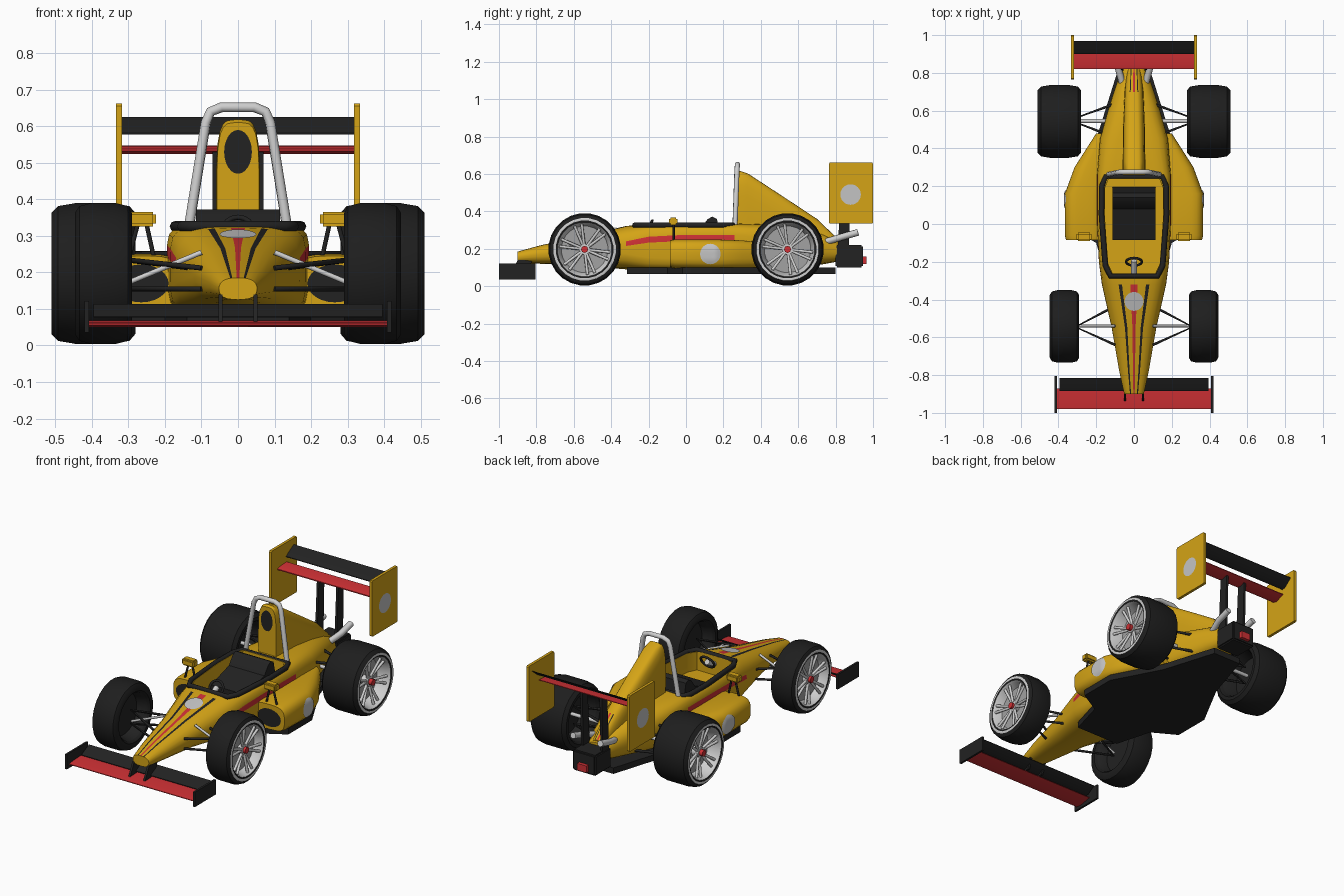
import bpy, bmesh, math
from mathutils import Vector

cube = bpy.data.objects.get("Cube")
if cube:
    bpy.data.objects.remove(cube, do_unlink=True)


def material(name, rgb):
    m = bpy.data.materials.new(name)
    m.use_nodes = True
    m.diffuse_color = (*rgb, 1)
    m.node_tree.nodes["Principled BSDF"].inputs["Base Color"].default_value = (*rgb, 1)
    return m


YELLOW = material("yellow paint", (.66, .37, .008))
RED = material("red paint", (.62, .03, .035))
BLACK = material("black plastic", (.016, .016, .016))
RUBBER = material("tyre rubber", (.013, .013, .013))
SILVER = material("light metal", (.62, .62, .62))
GREY = material("wheel grey", (.36, .36, .36))
DISC = material("number disc grey", (.55, .55, .55))


def smooth(me, angle=35):
    for p in me.polygons:
        p.use_smooth = True
    me.set_sharp_from_angle(angle=math.radians(angle))


def add(name, bm, mats, mirror=False, recalc=True):
    if recalc:
        bmesh.ops.recalc_face_normals(bm, faces=bm.faces)
    me = bpy.data.meshes.new(name)
    bm.to_mesh(me)
    bm.free()
    for m in mats:
        me.materials.append(m)
    smooth(me)
    ob = bpy.data.objects.new(name, me)
    bpy.context.collection.objects.link(ob)
    if mirror:
        ob.modifiers.new("mirror", 'MIRROR').use_mirror_merge = False
    return ob


# Column angles of a rounded cross-section, right half, bottom to top
HALF = [-90, -65, -45, -25, -8, 1, 8, 25, 45, 60, 72, 78, 88.2]
RING = HALF + [180 - a for a in reversed(HALF[1:])]


def loft(name, stations, paint=None, mirror=False):
    """Stations are (y, centre x, half width, bottom, top, squareness)."""
    bm = bmesh.new()
    rings = []
    for y, xc, w, b, t, n in stations:
        ring = []
        for a in RING:
            c, s = math.cos(math.radians(a)), math.sin(math.radians(a))
            fx = math.copysign(abs(c) ** (2 / n), c)
            fz = math.copysign(abs(s) ** (2 / n), s)
            ring.append(bm.verts.new((xc + w * fx, y, (b + t) / 2 + (t - b) / 2 * fz)))
        rings.append(ring)
    k = len(RING)
    for i in range(len(rings) - 1):
        for j in range(k):
            f = bm.faces.new((rings[i][j], rings[i][(j + 1) % k],
                              rings[i + 1][(j + 1) % k], rings[i + 1][j]))
            if paint:
                f.material_index = paint(stations[i][0], min(j, k - 1 - j))
    bm.faces.new(rings[0])
    bm.faces.new(rings[-1])
    return add(name, bm, [YELLOW, RED, BLACK], mirror)


def prism(name, axis, pts, lo, hi, mat, mirror=False, bevel=0):
    """Extrude a 2D outline along an axis; outline uses the other two axes in order."""
    def at(p, d):
        co = list(p)
        co.insert(axis, d)
        return co
    bm = bmesh.new()
    f = bm.faces.new([bm.verts.new(at(p, lo)) for p in pts])
    r = bmesh.ops.extrude_face_region(bm, geom=[f])
    move = Vector(at((0, 0), hi - lo))
    bmesh.ops.translate(bm, vec=move, verts=[v for v in r["geom"] if isinstance(v, bmesh.types.BMVert)])
    if bevel:
        bmesh.ops.bevel(bm, geom=bm.edges[:], offset=bevel, segments=2, affect='EDGES')
    return add(name, bm, [mat], mirror)


def box(name, lo, hi, mat, mirror=False, bevel=0):
    pts = [(lo[1], lo[2]), (hi[1], lo[2]), (hi[1], hi[2]), (lo[1], hi[2])]
    return prism(name, 0, pts, lo[0], hi[0], mat, mirror, bevel)


def tubes(name, paths, r, mat, mirror=False, cyclic=False):
    cu = bpy.data.curves.new(name, 'CURVE')
    cu.dimensions = '3D'
    cu.bevel_depth, cu.bevel_resolution, cu.use_fill_caps = r, 2, True
    for path in paths:
        for sx in ((1, -1) if mirror else (1,)):
            sp = cu.splines.new('POLY')
            sp.points.add(len(path) - 1)
            for p, (x, y, z) in zip(sp.points, path):
                p.co = (x * sx, y, z, 1)
            sp.use_cyclic_u = cyclic
    cu.materials.append(mat)
    ob = bpy.data.objects.new(name, cu)
    bpy.context.collection.objects.link(ob)
    return ob


def disc(name, axis, loc, ru, rv, mat, mirror=False, target=None, flip=False):
    """Flat oval decal facing an axis, optionally pressed onto a target surface."""
    bm = bmesh.new()
    seg, prev = 24, None
    centre = bm.verts.new(loc)
    for k in range(1, 6):
        ring = []
        for i in range(seg):
            a = math.tau * i / seg
            d = [ru * math.cos(a) * k / 5, rv * math.sin(a) * k / 5]
            d.insert(axis, 0)
            ring.append(bm.verts.new(Vector(loc) + Vector(d)))
        for i in range(seg):
            j = (i + 1) % seg
            bm.faces.new((prev[i], ring[i], ring[j], prev[j]) if prev else (centre, ring[i], ring[j]))
        prev = ring
    if flip:
        bmesh.ops.reverse_faces(bm, faces=bm.faces)
    ob = add(name, bm, [mat], recalc=False)
    if target:
        sw = ob.modifiers.new("press", 'SHRINKWRAP')
        sw.target, sw.wrap_method, sw.offset = target, 'PROJECT', .005
        sw.use_project_x, sw.use_project_z = axis == 0, axis == 2
        sw.use_positive_direction, sw.use_negative_direction = False, True
    if mirror:
        ob.modifiers.new("mirror", 'MIRROR').use_mirror_merge = False
    return ob


# Main body with nose stripes and a red side flash
def body_paint(y, col):
    if y < -.33:
        return {12: 1, 10: 2}.get(col, 0)
    return 1 if col == 5 and y < .2 else 0


body = loft("body", [
    (-.9, 0, .052, .125, .185, 2.6), (-.78, 0, .078, .12, .218, 2.6), (-.55, 0, .118, .11, .268, 2.6),
    (-.32, 0, .17, .09, .322, 3.2), (-.2, 0, .186, .085, .332, 5), (0, 0, .195, .085, .335, 6),
    (.26, 0, .195, .085, .335, 6), (.45, 0, .18, .09, .33, 4), (.6, 0, .138, .1, .31, 3),
    (.72, 0, .1, .115, .285, 2.6), (.83, 0, .06, .135, .235, 2.6)], body_paint)

# Cockpit opening cut into the body
RIM = [(.15, .25), (.17, .2), (.172, .05), (.152, -.22), (.125, -.275)]
RIM += [(-x, y) for x, y in reversed(RIM)]
cutter = prism("cockpit_cutter", 2, [(x * .9, y * .95) for x, y in RIM], .215, .5, YELLOW)
cutter.hide_render = True
cutter.hide_viewport = False
cut = body.modifiers.new("cockpit", 'BOOLEAN')
cut.object, cut.operation, cut.solver = cutter, 'DIFFERENCE', 'EXACT'
bpy.context.view_layer.update()
carved = bpy.data.meshes.new_from_object(body.evaluated_get(bpy.context.evaluated_depsgraph_get()))
body.modifiers.clear()
body.data = carved
smooth(carved)
bpy.data.objects.remove(cutter, do_unlink=True)

tubes("cockpit_rim", [[(x, y, .326) for x, y in RIM]], .015, BLACK, cyclic=True)
prism("seat", 0, [(-.085, .2), (-.085, .26), (.08, .31), (.115, .358), (.14, .372), (.165, .36), (.2, .2)],
      -.115, .115, BLACK)

# Steering wheel
wheel_ring = [(.042 * math.cos(a), -.2 + .02 * math.sin(a), .315 + .036 * math.sin(a))
              for a in [math.tau * i / 16 for i in range(16)]]
tubes("steering_wheel", [wheel_ring], .007, BLACK, cyclic=True)
tubes("steering_column", [[(0, -.26, .28), (0, -.195, .317)]], .016, SILVER)

# Engine cover with intake, and roll hoop
loft("engine_cover", [
    (.27, 0, .058, .2, .61, 4), (.285, 0, .06, .2, .618, 4), (.33, 0, .06, .2, .603, 4),
    (.5, 0, .058, .18, .492, 3.5), (.7, 0, .05, .15, .36, 3), (.82, 0, .038, .14, .245, 3)],
    lambda y, col: {12: 1, 10: 2}.get(col, 0) if y > .65 else 0)
disc("air_intake", 1, (0, .266, .53), .038, .06, BLACK)
hoop = [(.135, .262, .32), (.088, .272, .61), (.075, .274, .64), (.045, .275, .652)]
tubes("roll_hoop", [hoop + [(-x, y, z) for x, y, z in reversed(hoop)]], .014, SILVER)

# Side pods and floor
pod = loft("side_pod", [
    (-.085, .26, .1, .1, .245, 3.5), (-.06, .26, .106, .095, .25, 3.5), (.16, .26, .106, .09, .25, 3.5),
    (.3, .22, .095, .09, .245, 3), (.48, .15, .05, .1, .23, 3)], mirror=True)
disc("pod_intake", 1, (.265, -.089, .17), .075, .052, BLACK, mirror=True)
side = [(.14, -.315), (.2, -.1), (.34, -.02), (.34, .2), (.19, .48), (.09, .8)]
prism("floor", 2, side + [(-x, y) for x, y in reversed(side)], .065, .1, BLACK)

# Number discs, left blank
disc("nose_disc", 2, (0, -.41, .6), .05, .05, DISC, target=body)
disc("pod_disc", 0, (.5, .13, .172), .055, .055, DISC, mirror=True, target=pod)
disc("endplate_disc", 0, (.3365, .88, .49), .055, .055, DISC, mirror=True)


# Wings: a tapered section swept across the car
def wing(name, y0, z0, y1, z1, thick, half, mat):
    ym, zm = y0 + (y1 - y0) * .3, z0 + (z1 - z0) * .3
    pts = [(y0, z0), (ym, zm - thick * .6), (y1, z1 - thick * .2), (y1, z1), (ym, zm + thick * .4), (y0, z0 + thick * .3)]
    prism(name, 0, pts, -half, half, mat)


wing("front_wing", -.98, .055, -.87, .068, .014, .408, RED)
wing("front_flap", -.885, .076, -.815, .114, .012, .395, BLACK)
box("front_endplate", (.408, -1, .035), (.42, -.805, .122), BLACK, True)
prism("nose_support", 0, [(-.94, .06), (-.85, .07), (-.82, .14), (-.9, .14)], .042, .054, BLACK, True)
wing("rear_wing", .82, .532, .905, .548, .02, .318, RED)
wing("rear_flap", .9, .577, .97, .625, .014, .318, BLACK)
prism("rear_endplate", 0, [(.77, .335), (.995, .335), (1, .34), (1, .655), (.995, .662), (.77, .662), (.765, .655), (.765, .34)],
      .318, .334, YELLOW, True)
prism("wing_strut", 0, [(.81, .18), (.87, .18), (.88, .54), (.83, .54)], .056, .07, BLACK, True)

# Gearbox, tail light and exhausts
box("gearbox", (-.075, .8, .1), (.075, .945, .22), BLACK, bevel=.008)
box("tail_light", (-.03, .94, .118), (.03, .965, .158), RED)
tubes("exhaust", [[(.06, .74, .235), (.085, .83, .262), (.088, .92, .288)]], .018, SILVER, True)

# Mirrors
box("mirror_pod", (.225, -.09, .326), (.305, -.045, .366), YELLOW, True, .008)
tubes("mirror_stalk", [[(.275, -.065, .33), (.3, -.065, .235)], [(.25, -.065, .33), (.23, -.065, .24)]], .006, BLACK, True)


# Wheels: tyre and rim turned about the axle, then spokes and hub
def wheel(name, xc, h, y, z=.197):
    prof = [(-.1, 0), (-.1, .12), (-.85, .135), (-1, .147), (-1, .166), (-.85, .186), (-.45, .194), (.45, .194),
            (.85, .186), (1, .168), (1.01, .155), (.98, .146), (.85, .138), (.35, .125), (.35, 0)]
    mats = [1, 1] + [0] * 7 + [2, 0, 2, 2, 3]
    seg = 24
    bm = bmesh.new()
    rows = []
    for a, r in prof:
        ts = [math.tau * (i + .5) / seg for i in range(seg)]
        rows.append([bm.verts.new((xc + a * h, y + r * math.cos(t), z + r * math.sin(t))) for t in ts])
    for k, m in enumerate(mats):
        for i in range(seg):
            j = (i + 1) % seg
            bm.faces.new((rows[k][i], rows[k][j], rows[k + 1][j], rows[k + 1][i])).material_index = m
    bmesh.ops.remove_doubles(bm, verts=bm.verts, dist=1e-5)
    add(name + "_wheel", bm, [RUBBER, BLACK, SILVER, GREY], True)
    spokes = []
    for i in range(12):
        t = math.tau * (i + (.22 if i % 2 else -.22)) / 12
        c, s = math.cos(t), math.sin(t)
        spokes.append([(xc + h * .6, y + .015 * c, z + .015 * s), (xc + h * .8, y + .137 * c, z + .137 * s)])
    tubes(name + "_spokes", spokes, .008, SILVER, True)
    tubes(name + "_hub", [[(xc + h * .3, y, z), (xc + h * .72, y, z)]], .03, SILVER, True)
    tubes(name + "_wheel_nut", [[(xc + h * .7, y, z), (xc + h * .9, y, z)]], .019, RED, True)


wheel("front", .368, .078, -.542)
wheel("rear", .395, .115, .543)

# Suspension
tubes("front_wishbones", [[(.1, -.64, z0), (.31, -.545, z1), (.13, -.45, z0)]
                          for z0, z1 in ((.212, .235), (.155, .155))], .007, BLACK, True)
tubes("front_pushrod", [[(.1, -.54, .255), (.31, -.54, .168)]], .007, SILVER, True)
tubes("rear_wishbones", [[(.09, .64, z), (.34, .55, z), (.13, .47, z)] for z in (.25, .145)], .008, BLACK, True)
tubes("drive_shaft", [[(.08, .545, .2), (.36, .545, .2)]], .011, SILVER, True)
